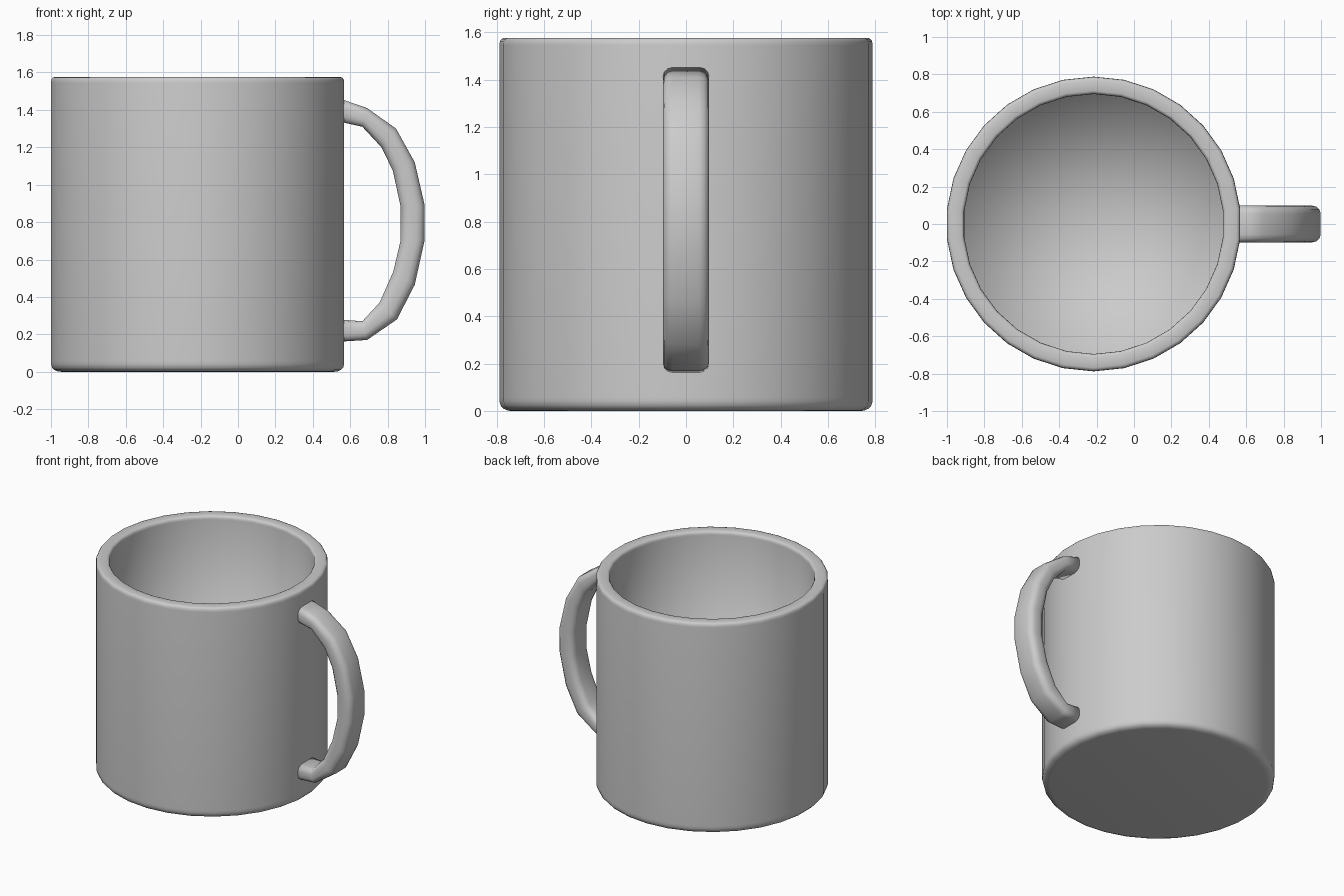
import bpy, bmesh, math

if "Cube" in bpy.data.objects:
    bpy.data.objects.remove(bpy.data.objects["Cube"])

CX = -0.216          # axis of the cup
SIDES = 30           # flat side faces the handle

glaze = bpy.data.materials.new("grey_glaze")
glaze.diffuse_color = (0.6, 0.6, 0.6, 1)
glaze.use_nodes = True
glaze.node_tree.nodes["Principled BSDF"].inputs["Base Color"].default_value = glaze.diffuse_color


def finish(name, bm):
    bmesh.ops.recalc_face_normals(bm, faces=bm.faces)
    mesh = bpy.data.meshes.new(name)
    bm.to_mesh(mesh)
    bm.free()
    mesh.materials.append(glaze)
    for p in mesh.polygons:
        p.use_smooth = True
    obj = bpy.data.objects.new(name, mesh)
    bpy.context.collection.objects.link(obj)
    return obj


def bridge(bm, rings):
    for a, b in zip(rings, rings[1:]):
        n = len(a)
        for i in range(n):
            j = (i + 1) % n
            bm.faces.new((a[i], a[j], b[j], b[i]))


# Cup: one profile (radius, z) from the base, over the rim, down to the floor
profile = [(0.735, 0), (0.752, 0.002), (0.771, 0.010), (0.783, 0.023),
           (0.788, 0.042), (0.788, 0.06), (0.788, 1.545), (0.786, 1.562),
           (0.779, 1.572), (0.768, 1.576), (0.712, 1.576), (0.703, 1.572),
           (0.697, 1.563), (0.695, 1.55), (0.695, 0.10)]
bm = bmesh.new()
rings = []
for r, z in profile:
    ring = []
    for i in range(SIDES):
        a = math.tau * (i + 0.5) / SIDES
        ring.append(bm.verts.new((CX + r * math.cos(a), r * math.sin(a), z)))
    rings.append(ring)
bridge(bm, rings)
bm.faces.new(rings[0])
# Floor meets the inner wall with blended shading
centre = bm.verts.new((CX, 0, 0.10))
for i in range(SIDES):
    bm.faces.new((rings[-1][i], rings[-1][(i + 1) % SIDES], centre))
finish("cup", bm)

# Handle: rounded-rectangle section swept between outer and inner outlines (x, z)
outer = [(0.53, 1.465), (0.69, 1.41), (0.845, 1.30), (0.945, 1.12), (0.998, 0.89),
         (0.998, 0.705), (0.945, 0.465), (0.85, 0.28), (0.69, 0.17), (0.53, 0.16)]
inner = [(0.53, 1.34), (0.665, 1.31), (0.767, 1.20), (0.828, 1.075), (0.87, 0.88),
         (0.87, 0.705), (0.83, 0.535), (0.757, 0.37), (0.665, 0.27), (0.53, 0.28)]
section = []         # (0..1 from inner to outer, y)
for k, (ct, cy) in enumerate([(0.65, 0.055), (0.35, 0.055),
                              (0.35, -0.055), (0.65, -0.055)]):
    start = (0, 90, 180, 270)[k]
    for step in (0, 30, 60, 90):
        a = math.radians(start + step)
        section.append((ct + 0.35 * math.cos(a), cy + 0.043 * math.sin(a)))
bm = bmesh.new()
rings = []
for (ox, oz), (ix, iz) in zip(outer, inner):
    rings.append([bm.verts.new((ix + (ox - ix) * t, y, iz + (oz - iz) * t))
                  for t, y in section])
bridge(bm, rings)
bm.faces.new(rings[0])
bm.faces.new(rings[-1])
finish("handle", bm)
